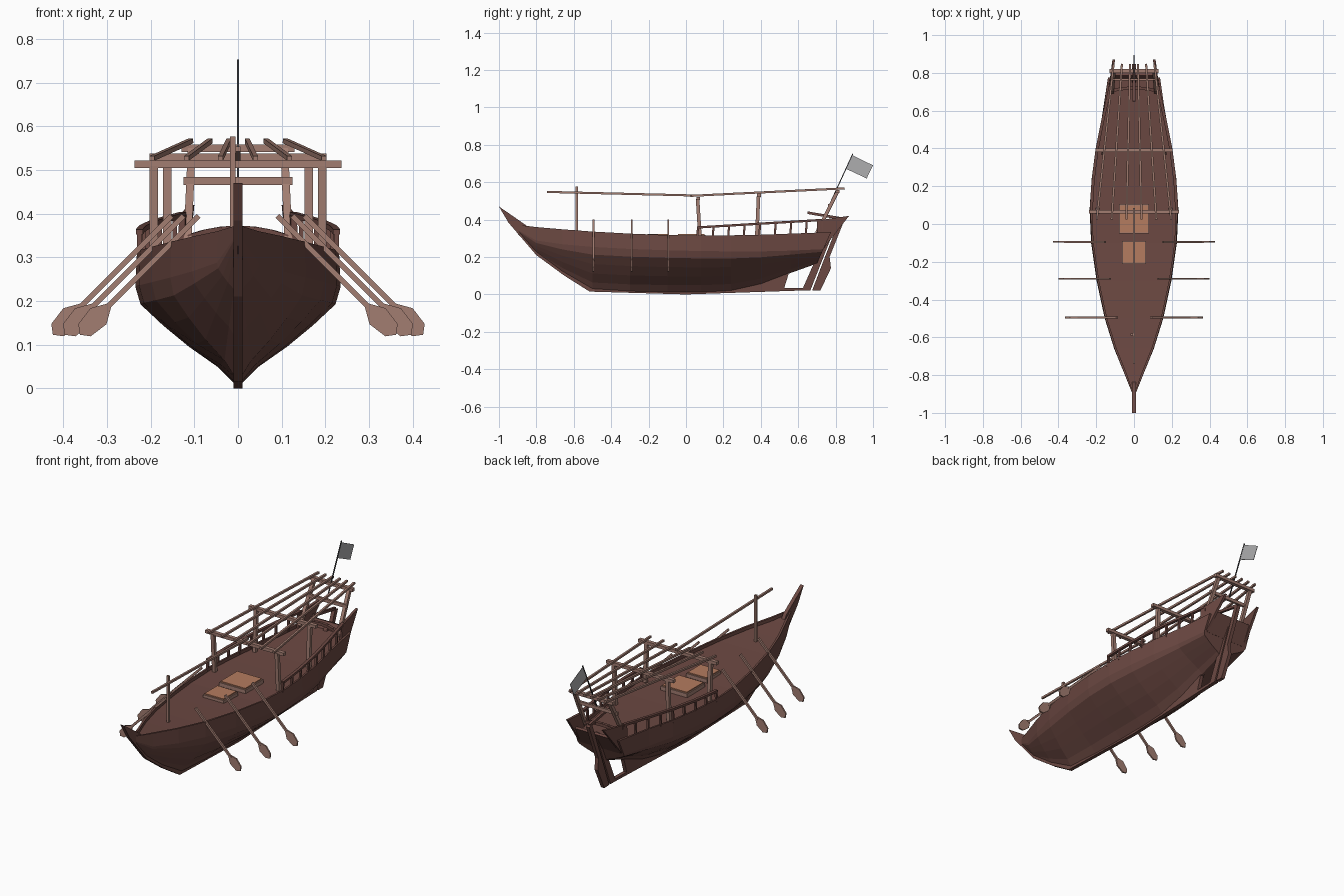
import bpy, bmesh, math
from mathutils import Vector


def material(name, rgb):
    m = bpy.data.materials.new(name)
    m.diffuse_color = (*rgb, 1)
    return m


HULL = material("dark_brown_wood", (0.150, 0.066, 0.055))
WOOD = material("pale_brown_wood", (0.36, 0.205, 0.165))
HATCH = material("orange_wood", (0.46, 0.20, 0.115))
FLAG = material("grey_cloth", (0.42, 0.42, 0.43))
POLE = material("dark_grey", (0.045, 0.045, 0.05))


def finish(name, bm, mat):
    bmesh.ops.recalc_face_normals(bm, faces=bm.faces)
    me = bpy.data.meshes.new(name)
    bm.to_mesh(me)
    bm.free()
    me.materials.append(mat)
    ob = bpy.data.objects.new(name, me)
    bpy.context.collection.objects.link(ob)
    return ob


def loft(name, rings, mat):
    """Skin closed rings of equal length and cap both ends."""
    bm = bmesh.new()
    vs = [[bm.verts.new(p) for p in r] for r in rings]
    n = len(vs[0])
    for a, b in zip(vs, vs[1:]):
        for i in range(n):
            j = (i + 1) % n
            bm.faces.new((a[i], a[j], b[j], b[i]))
    bm.faces.new(vs[0])
    bm.faces.new(vs[-1])
    return finish(name, bm, mat)


def bar(name, p, q, w, h, mat):
    """Square timber from p to q; w across, h in depth."""
    p, q = Vector(p), Vector(q)
    d = (q - p).normalized()
    ref = Vector((0, 1, 0)) if abs(d.z) > 0.6 else Vector((0, 0, 1))
    s = d.cross(ref).normalized()
    u = s.cross(d)
    corners = [s * a * w / 2 + u * b * h / 2
               for a, b in ((-1, -1), (1, -1), (1, 1), (-1, 1))]
    return loft(name, [[p + c for c in corners], [q + c for c in corners]], mat)


def plate(name, yz, x0, x1, mat):
    """Side profile extruded across x."""
    return loft(name, [[(x, y, z) for y, z in yz] for x in (x0, x1)], mat)


def box(name, x, y0, y1, z0, z1, mat):
    return plate(name, [(y0, z0), (y1, z0), (y1, z1), (y0, z1)], -x, x, mat)


# Hull stations: y, half width, sheer z, strake z, bottom z
STATIONS = [
    (-0.90, 0.008, 0.372, 0.345, 0.325), (-0.80, 0.048, 0.36, 0.288, 0.215),
    (-0.66, 0.105, 0.348, 0.268, 0.115), (-0.50, 0.155, 0.336, 0.254, 0.025),
    (-0.30, 0.198, 0.325, 0.243, 0.015), (-0.10, 0.227, 0.317, 0.236, 0.012),
    (0.08, 0.235, 0.315, 0.232, 0.012), (0.24, 0.224, 0.316, 0.230, 0.02),
    (0.40, 0.203, 0.319, 0.230, 0.055), (0.56, 0.171, 0.325, 0.234, 0.115),
    (0.70, 0.140, 0.333, 0.242, 0.165)]
PROFILE = [(1, 1), (0.95, 0.82), (0.73, 0.60), (0.48, 0.38), (0.2, 0.17), (0.04, 0)]


def station(y, col):
    """Interpolate one column of the station table."""
    for a, b in zip(STATIONS, STATIONS[1:]):
        if y <= b[0] or b is STATIONS[-1]:
            t = (y - a[0]) / (b[0] - a[0])
            return a[col] + (b[col] - a[col]) * t


# Hull with gunwale lip and sunken deck in one skin
rings = []
for y, w, zs, zb, zk in STATIONS:
    lip = max(w - 0.013, w * 0.3)
    half = [(lip, zs - 0.018), (lip, zs), (w * 0.985, zs)]
    half += [(w * f, zk + (zb - zk) * g) for f, g in PROFILE]
    pts = half + [(-x, z) for x, z in reversed(half)]
    rake = 0.45 if y > 0.69 else 0          # sloping transom
    rings.append([(x, y + rake * (z - 0.165), z) for x, z in pts])
loft("hull_and_deck", rings, HULL)

# Stem and keel
plate("stem", [(-1.0, 0.47), (-0.95, 0.385), (-0.80, 0.21), (-0.65, 0.10),
               (-0.515, 0.015), (-0.46, 0.04), (-0.65, 0.16), (-0.78, 0.27),
               (-0.85, 0.366), (-0.92, 0.415)], -0.01, 0.01, HULL)
plate("keel", [(-0.515, 0.015), (0.0, 0.0), (0.65, 0.022), (0.65, 0.036),
               (0.525, 0.034), (0.555, 0.13), (0.40, 0.09), (0.2, 0.04), (-0.46, 0.04)],
      -0.01, 0.01, HULL)
plate("stern_post", [(0.62, 0.022), (0.665, 0.022), (0.79, 0.34), (0.76, 0.34)],
      -0.011, 0.011, HULL)
plate("rudder", [(0.675, 0.022), (0.718, 0.02), (0.775, 0.14), (0.768, 0.20),
                 (0.848, 0.40), (0.825, 0.41), (0.735, 0.18)], -0.01, 0.01, HULL)
bar("tiller", (0, 0.65, 0.437), (0, 0.835, 0.405), 0.014, 0.014, HULL)

# Stern wings and counter board
for s in (-1, 1):
    wing = [(0.135, 0.70, 0.395), (0.138, 0.70, 0.30), (0.132, 0.735, 0.245),
            (0.114, 0.872, 0.42)]
    loft("stern_wing", [[(s * (x - d), y, z) for x, y, z in wing] for d in (0, 0.014)], HULL)
plate("counter_board", [(0.725, 0.25), (0.738, 0.245), (0.80, 0.345), (0.785, 0.35)],
      -0.122, 0.122, HULL)

# Curved beam closing the aft deck
for i in range(6):
    xa, xb = [-0.115 + 0.23 * (i + k) / 6 for k in (0, 1)]
    arch = lambda x: 0.365 - 1.6 * x * x
    bar("aft_deck_arch", (xa, 0.72 - x0 if (x0 := xa * xa) else 0.72, arch(xa)),
        (xb, 0.72 - xb * xb, arch(xb)), 0.016, 0.016, HULL)

# Aft railing with balusters
RAIL_Y = [0.06 + 0.083 * i for i in range(9)]


def rail_z(y):
    return 0.358 + 0.06 * (y - 0.06)


for s in (-1, 1):
    rail = []
    for y in RAIL_Y:
        x, z = station(y, 1) - 0.008, rail_z(y)
        rail.append([(s * (x + a), y, z + b) for a, b in
                     ((-0.008, -0.006), (0.008, -0.006), (0.008, 0.006), (-0.008, 0.006))])
        bar("baluster", (s * x, y, station(y, 2) - 0.015), (s * x, y + 0.004, z),
            0.011, 0.011, HULL)
    loft("hand_rail", rail, HULL)

# Deck hatches: coaming with a lighter lid
for x, y0, y1 in ((0.08, -0.05, 0.105), (0.063, -0.213, -0.09)):
    box("hatch_coaming", x, y0, y1, 0.29, 0.318, WOOD)
    box("hatch_lid", x - 0.006, y0 + 0.006, y1 - 0.006, 0.31, 0.324, HATCH)

# Canopy posts and cross beams
for y, half, z in ((0.065, 0.237, 0.513), (0.39, 0.203, 0.53), (0.81, 0.13, 0.55)):
    bar("canopy_cross_beam", (-half, y, z), (half, y, z), 0.02, 0.017, WOOD)
for s in (-1, 1):
    bar("canopy_post", (s * 0.193, 0.075, 0.30), (s * 0.193, 0.062, 0.51), 0.019, 0.019, WOOD)
    bar("canopy_post", (s * 0.162, 0.378, 0.30), (s * 0.162, 0.388, 0.53), 0.019, 0.019, WOOD)
    bar("canopy_post", (s * 0.116, 0.70, 0.33), (s * 0.106, 0.81, 0.55), 0.018, 0.018, WOOD)
    # Roof battens fanning forward
    for xf, xb in ((0.197, 0.108), (0.118, 0.064), (0.04, 0.021)):
        bar("roof_batten", (s * xf, 0.025, 0.527), (s * xb, 0.848, 0.567),
            0.011, 0.011, WOOD)
bar("aft_cross_bar", (-0.125, 0.765, 0.475), (0.125, 0.765, 0.475), 0.012, 0.018, WOOD)

# Fore post carrying the boom
bar("fore_post", (-0.012, -0.585, 0.31), (-0.012, -0.585, 0.577), 0.013, 0.013, WOOD)
bar("boom", (0, -0.742, 0.548), (0, 0.085, 0.528), 0.011, 0.011, WOOD)

# Oars: square shaft and a hexagonal blade
R = math.sqrt(0.5)
for s in (-1, 1):
    for y, x0 in ((-0.495, 0.09), (-0.29, 0.125), (-0.095, 0.152)):
        bar("oar_shaft", (s * x0, y, 0.395), (s * (x0 + 0.215), y, 0.18), 0.012, 0.010, WOOD)
        blade = [(0.29, -0.006), (0.325, -0.026), (0.37, -0.02), (0.385, 0.0),
                 (0.37, 0.02), (0.325, 0.026), (0.29, 0.006)]
        loft("oar_blade", [[(s * (x0 + (l + o) * R), y + d, 0.395 - (l - o) * R)
                            for l, o in blade] for d in (-0.004, 0.004)], WOOD)

# Stern flag
bar("flag_pole", (0, 0.765, 0.475), (0, 0.892, 0.752), 0.005, 0.005, POLE)
plate("flag", [(0.888, 0.745), (1.0, 0.69), (0.966, 0.62), (0.855, 0.672)],
      -0.001, 0.001, FLAG)
